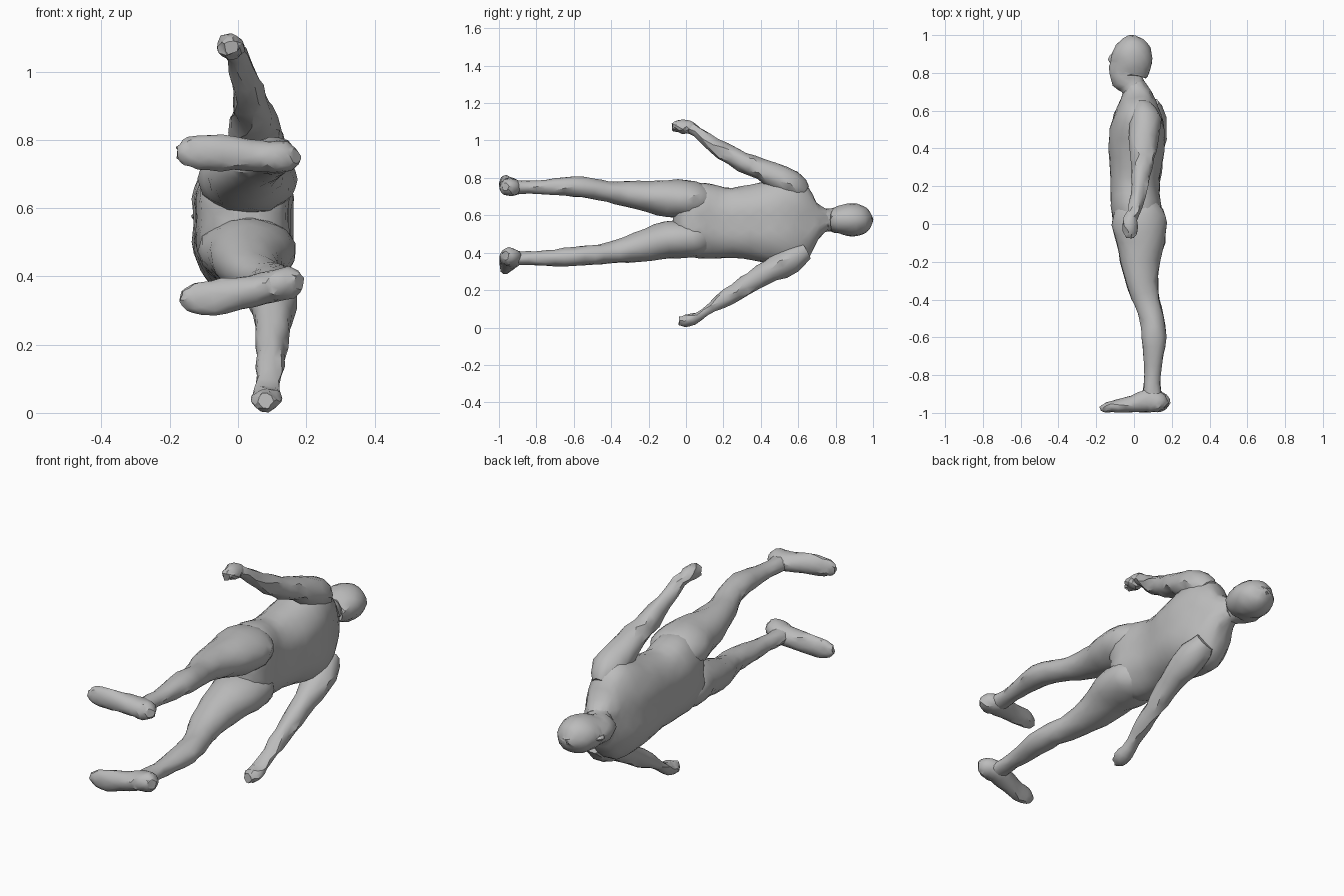
import bpy, bmesh, math, random
from mathutils import Vector

random.seed(4)
skin = bpy.data.materials.new("plain grey")
skin.diffuse_color = (0.5, 0.5, 0.5, 1)


def spline(rows, steps):
    """Smooth rows of numbers with a Catmull-Rom curve."""
    out = []
    for i in range(len(rows) - 1):
        p = [rows[max(0, min(len(rows) - 1, i + k))] for k in (-1, 0, 1, 2)]
        for s in range(steps):
            t = s / steps
            out.append([0.5 * (2 * b + (c - a) * t + (2 * a - 5 * b + 4 * c - d) * t * t
                               + (3 * b - a - 3 * c + d) * t ** 3) for a, b, c, d in zip(*p)])
    return out + [list(rows[-1])]


def loft(name, rows, axis, sides=14, steps=2, power=2.0, groove=0.0, rough=0.003):
    """Rows are x, y, z, radius along axis, radius across it."""
    rows = spline(rows, steps)
    pts = [Vector(r[:3]) for r in rows]
    bm = bmesh.new()
    rings = []
    for i, r in enumerate(rows):
        t = (pts[min(i + 1, len(pts) - 1)] - pts[max(i - 1, 0)]).normalized()
        a = Vector(axis)
        a = (a - t * a.dot(t)).normalized()
        b = t.cross(a)
        ra, rb = max(r[3], 0.004), max(r[4], 0.004)
        ring = []
        for k in range(sides):
            ang = 2 * math.pi * (k + 0.5 * (i % 2)) / sides
            c, s = math.cos(ang), math.sin(ang)
            u = math.copysign(abs(c) ** (2 / power), c)
            v = math.copysign(abs(s) ** (2 / power), s)
            u *= 1 - groove * math.exp(-(v / 0.2) ** 2)
            jit = Vector([random.uniform(-rough, rough) for _ in range(3)])
            ring.append(bm.verts.new(pts[i] + a * u * ra + b * v * rb + jit))
        rings.append(ring)
    # Staggered rings joined by triangles
    for i in range(len(rings) - 1):
        p, q = rings[i], rings[i + 1]
        for k in range(sides):
            n = (k + 1) % sides
            if i % 2 == 0:
                bm.faces.new((p[k], p[n], q[k]))
                bm.faces.new((p[n], q[n], q[k]))
            else:
                bm.faces.new((p[k], p[n], q[n]))
                bm.faces.new((p[k], q[n], q[k]))
    bm.faces.new(rings[0])
    bm.faces.new(rings[-1])
    bmesh.ops.recalc_face_normals(bm, faces=bm.faces)
    me = bpy.data.meshes.new(name)
    bm.to_mesh(me)
    bm.free()
    me.materials.append(skin)
    ob = bpy.data.objects.new(name, me)
    bpy.context.collection.objects.link(ob)
    bpy.ops.object.select_all(action='DESELECT')
    ob.select_set(True)
    bpy.context.view_layer.objects.active = ob
    bpy.ops.object.shade_smooth_by_angle(angle=math.radians(30))
    return ob


X, Y = (1, 0, 0), (0, 1, 0)

# Head and neck, face towards -x
loft("head", [(0, 0.998, .575, .01, .01), (-.003, .98, .575, .055, .05), (-.005, .94, .575, .09, .078),
              (-.01, .89, .575, .107, .088), (-.018, .84, .575, .108, .08), (-.034, .80, .575, .102, .068),
              (-.035, .77, .575, .085, .062), (-.005, .73, .575, .065, .066), (.02, .66, .575, .07, .09)], X)
loft("nose", [(-.105, .90, .575, .012, .008), (-.118, .87, .575, .018, .014), (-.11, .85, .575, .01, .01)], X, 8)

# Torso, from the neck base to the pelvis
loft("torso", [(0, .745, .575, .055, .06), (.012, .70, .572, .075, .10), (.018, .65, .57, .10, .20),
               (.02, .58, .568, .13, .245), (.017, .50, .565, .15, .238), (.013, .40, .563, .153, .213),
               (.008, .30, .562, .142, .192), (.005, .20, .56, .133, .19), (.01, .10, .57, .138, .203),
               (.022, .02, .58, .135, .19), (.025, -.04, .58, .10, .12), (.025, -.07, .58, .04, .05)],
     X, sides=24, power=2.2, groove=.07)

# Legs with buttocks: y, x, radius in x, upper z, upper rz, lower z, lower rz
leg = [(.14, .03, .07, .67, .06, .47, .06), (.08, .03, .125, .675, .095, .475, .095),
       (0, .027, .145, .685, .105, .472, .10), (-.10, .037, .127, .69, .10, .468, .10),
       (-.20, .032, .105, .70, .084, .443, .088), (-.32, .045, .083, .715, .068, .415, .07),
       (-.42, .07, .068, .728, .056, .398, .056), (-.50, .095, .064, .742, .054, .388, .053),
       (-.60, .106, .064, .755, .055, .38, .052), (-.70, .103, .053, .753, .045, .373, .045),
       (-.80, .098, .042, .75, .035, .37, .038), (-.88, .095, .046, .75, .036, .37, .038),
       (-.96, .10, .055, .75, .036, .37, .04)]
# Feet: x, y, radius in y, upper z, lower z, half width
foot = [(.168, -.965, .022, .752, .385, .022), (.145, -.95, .048, .75, .383, .045),
        (.09, -.935, .062, .75, .373, .047), (.03, -.945, .053, .755, .358, .047),
        (-.05, -.96, .038, .762, .342, .053), (-.12, -.968, .03, .765, .335, .05),
        (-.16, -.973, .022, .763, .337, .036), (-.178, -.975, .01, .762, .34, .018)]
for side, k in (("upper", 3), ("lower", 5)):
    loft(side + "_leg", [(r[1], r[0], r[k], r[2], r[k + 1]) for r in leg], X, sides=14)
    j = 3 if side == "upper" else 4
    shift = 0 if side == "upper" else .012
    loft(side + "_foot", [(r[0] + shift, r[1], r[j], r[2], r[5]) for r in foot], Y, sides=12)

# Arms with hands, running from shoulder to fingertips
loft("upper_arm", [(.05, .63, .72, .05, .05), (.055, .56, .765, .085, .075), (.05, .45, .825, .08, .066),
                   (.045, .35, .867, .065, .056), (.035, .25, .912, .05, .05), (.02, .15, .973, .04, .043),
                   (-.005, .06, 1.045, .032, .03), (-.02, .01, 1.072, .04, .034),
                   (-.02, -.04, 1.075, .04, .034), (-.02, -.07, 1.072, .02, .018)], X, sides=10, rough=.006)
loft("lower_arm", [(.08, .64, .41, .05, .05), (.095, .56, .362, .075, .075), (.105, .45, .305, .065, .066),
                   (.103, .36, .25, .052, .055), (.1, .27, .195, .044, .048), (.095, .18, .137, .04, .037),
                   (.088, .10, .083, .034, .023), (.085, .04, .045, .042, .03),
                   (.08, -.005, .036, .042, .032), (.078, -.035, .036, .022, .02)], X, sides=10, rough=.005)
